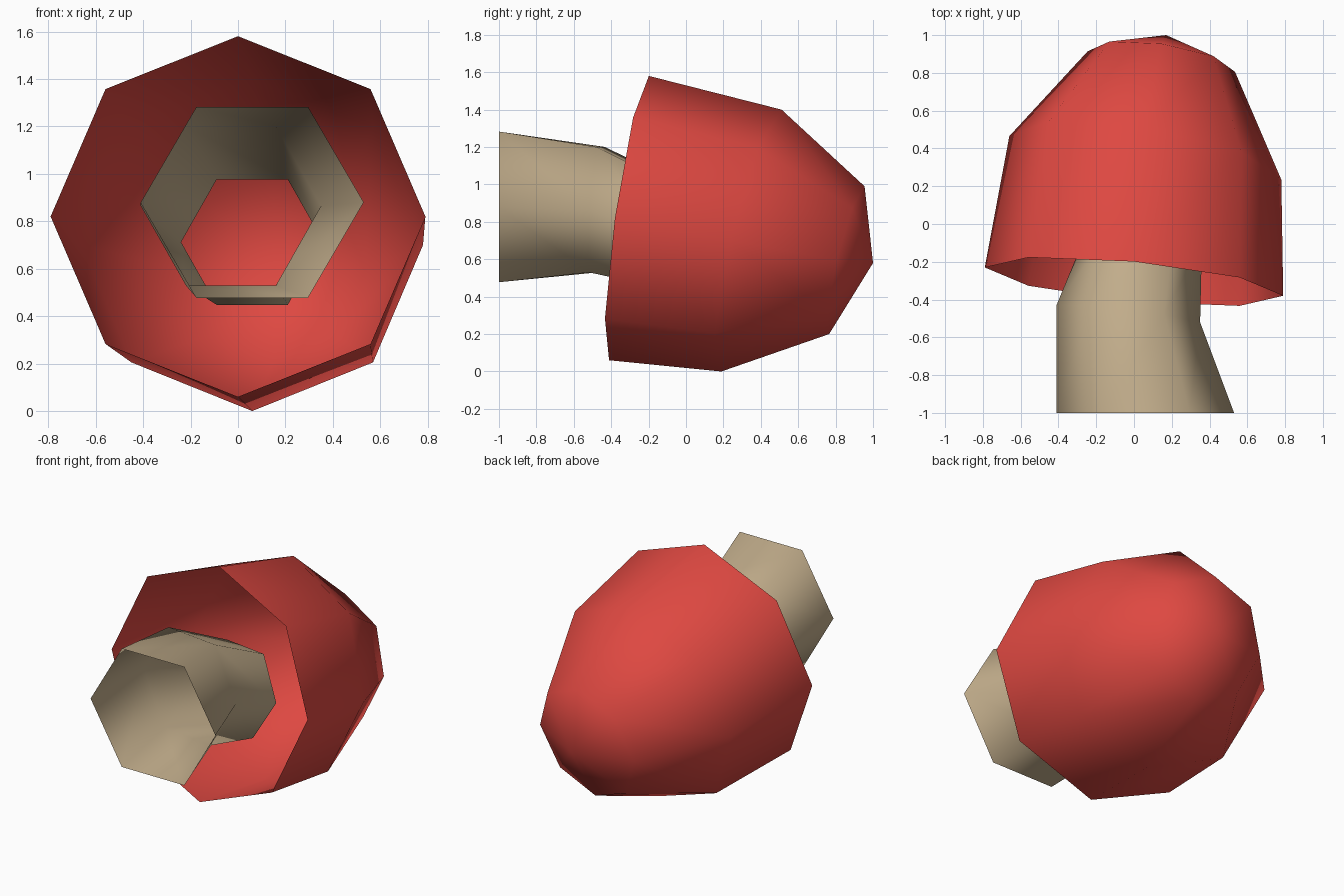
import bpy, bmesh, math

if "Cube" in bpy.data.objects:
    bpy.data.objects.remove(bpy.data.objects["Cube"])


def material(name, rgb):
    m = bpy.data.materials.new(name)
    m.diffuse_color = (*rgb, 1)
    m.use_nodes = True
    m.node_tree.nodes["Principled BSDF"].inputs["Base Color"].default_value = m.diffuse_color
    return m


def loft(name, sides, rings, mat, tip=None):
    """Open shell through tilted rings: (cx, cy, cz, rx, rz, dy/dx, dy/dz)."""
    bm = bmesh.new()
    loops = []
    for cx, cy, cz, rx, rz, tx, tz in rings:
        loop = []
        for i in range(sides):
            a = 2 * math.pi * i / sides
            dx, dz = rx * math.cos(a), rz * math.sin(a)
            loop.append(bm.verts.new((cx + dx, cy + tx * dx + tz * dz, cz + dz)))
        loops.append(loop)
    for lo, hi in zip(loops, loops[1:]):
        for i in range(sides):
            j = (i + 1) % sides
            bm.faces.new((lo[j], lo[i], hi[i], hi[j]))
    if tip:
        apex = bm.verts.new(tip)
        for i in range(sides):
            bm.faces.new((loops[-1][(i + 1) % sides], loops[-1][i], apex))
    # make the shell face outward (away from its long axis)
    bm.faces.ensure_lookup_table()
    bm.normal_update()
    f = bm.faces[0]
    c = f.calc_center_median()
    if f.normal.x * (c.x - rings[0][0]) + f.normal.z * (c.z - rings[0][2]) < 0:
        bmesh.ops.reverse_faces(bm, faces=bm.faces[:])
    for f in bm.faces:
        f.smooth = True
    me = bpy.data.meshes.new(name)
    bm.to_mesh(me)
    bm.free()
    me.materials.append(mat)
    ob = bpy.data.objects.new(name, me)
    bpy.context.collection.objects.link(ob)
    return ob


red = material("cap red", (0.73, 0.065, 0.053))
beige = material("stem beige", (0.54, 0.42, 0.26))

# hollow eight-sided mushroom cap, opening toward the front
loft("mushroom_cap", 8, [
    (0.00, -0.305, 0.82, 0.79, 0.76, -0.095, 0.14),
    (0.06, 0.35, 0.70, 0.72, 0.70, -0.16, 0.23),
    (0.145, 0.86, 0.595, 0.39, 0.395, -0.14, 0.24),
], red, tip=(0.17, 1.0, 0.58))

# open six-sided stem, bent and narrowing into the cap
loft("mushroom_stem", 6, [
    (0.06, -1.00, 0.88, 0.47, 0.465, 0, 0),
    (-0.03, -0.475, 0.865, 0.38, 0.387, -0.12, 0.06),
    (0.06, -0.06, 0.712, 0.30, 0.305, -0.14, 0.22),
], beige)
